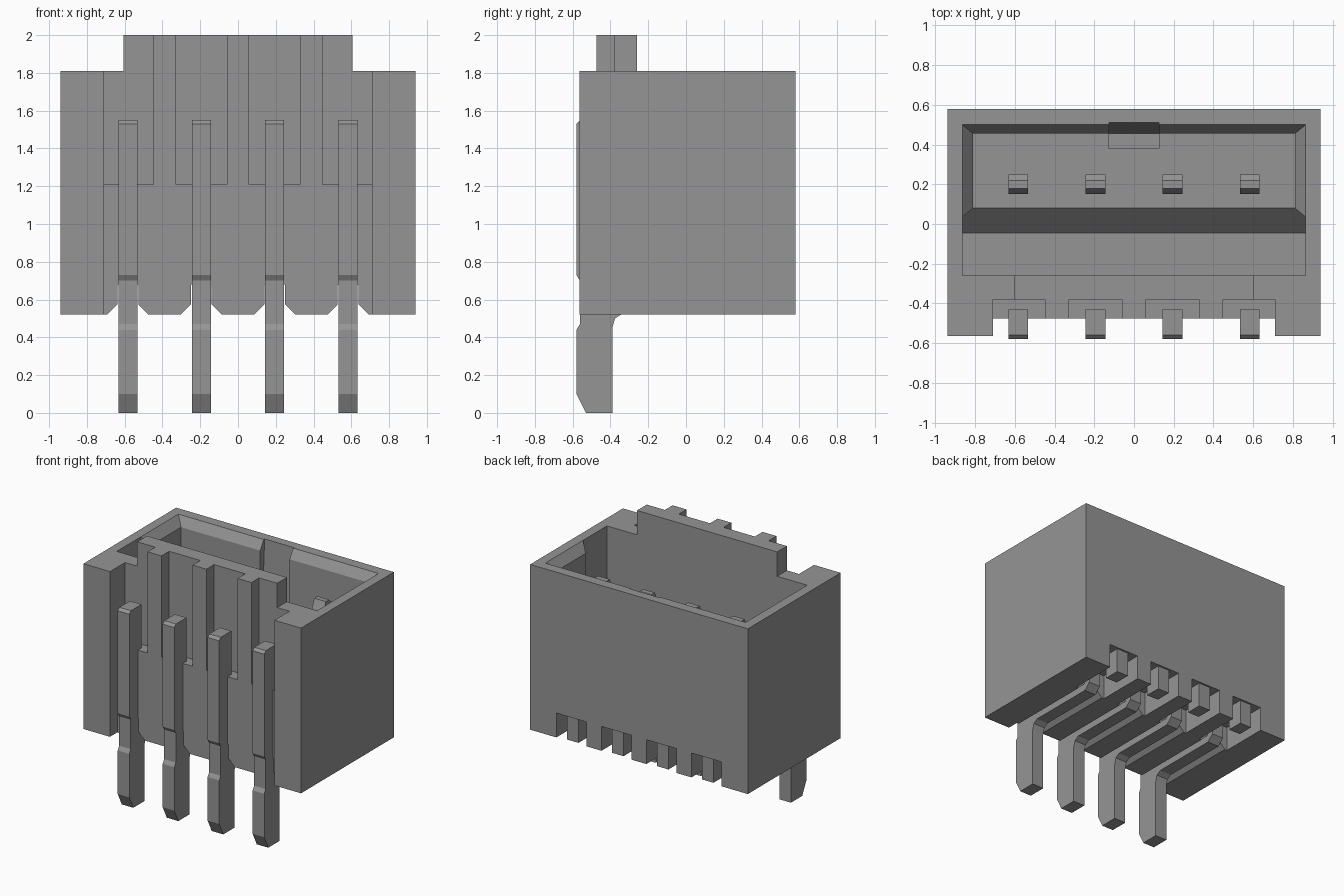
import bpy, bmesh
from mathutils import Vector

cube = bpy.data.objects.get("Cube")
if cube:
    bpy.data.objects.remove(cube, do_unlink=True)

# One flat grey for everything
grey = bpy.data.materials.new("neutral grey")
grey.use_nodes = True
grey.diffuse_color = (0.3, 0.3, 0.3, 1)
grey.node_tree.nodes["Principled BSDF"].inputs["Base Color"].default_value = (0.3, 0.3, 0.3, 1)

PIN_X = (-0.583, -0.194, 0.194, 0.583)


def loft(name, lower, upper):
    """Closed solid between two matching loops of 3D points."""
    bm = bmesh.new()
    a = [bm.verts.new(p) for p in lower]
    b = [bm.verts.new(p) for p in upper]
    bm.faces.new(a)
    bm.faces.new(b)
    n = len(a)
    for i in range(n):
        j = (i + 1) % n
        bm.faces.new((a[i], a[j], b[j], b[i]))
    bmesh.ops.recalc_face_normals(bm, faces=bm.faces)
    mesh = bpy.data.meshes.new(name)
    bm.to_mesh(mesh)
    bm.free()
    mesh.materials.append(grey)
    obj = bpy.data.objects.new(name, mesh)
    bpy.context.scene.collection.objects.link(obj)
    return obj


def prism(name, points, axis, lo, hi):
    """Extrude a 2D profile along axis 0, 1 or 2."""
    def place(p, d):
        v = list(p)
        v.insert(axis, d)
        return Vector(v)
    return loft(name, [place(p, lo) for p in points], [place(p, hi) for p in points])


def box(name, x0, x1, y0, y1, z0, z1):
    return prism(name, [(x0, y0), (x1, y0), (x1, y1), (x0, y1)], 2, z0, z1)


def combine(target, tool, operation="DIFFERENCE"):
    """Apply a boolean and discard the tool."""
    mod = target.modifiers.new("boolean", "BOOLEAN")
    mod.operation = operation
    mod.solver = "EXACT"
    mod.object = tool
    dg = bpy.context.evaluated_depsgraph_get()
    dg.update()
    mesh = bpy.data.meshes.new_from_object(target.evaluated_get(dg))
    target.modifiers.clear()
    old = target.data
    target.data = mesh
    bpy.data.meshes.remove(old)
    bpy.data.objects.remove(tool, do_unlink=True)


# Housing: block with a shallow recess across the front
housing = prism("housing", [
    (-0.94, -0.565), (-0.71, -0.565), (-0.71, -0.475), (0.71, -0.475),
    (0.71, -0.565), (0.94, -0.565), (0.94, 0.58), (-0.94, 0.58)], 2, 0.52, 1.81)

# Raised front tab
combine(housing, box("tab", -0.605, 0.605, -0.475, -0.26, 1.6, 2.0), "UNION")

# Main cavity, wider near the front, with angled inner corners
combine(housing, prism("cavity", [
    (-0.865, -0.26), (0.865, -0.26), (0.865, 0.035), (0.81, 0.08),
    (0.81, 0.455), (-0.81, 0.455), (-0.81, 0.08), (-0.865, 0.035)], 2, 0.9, 2.1))

# Lower trench in the floor with a sloped rear side
combine(housing, prism("trench", [
    (-0.26, 0.77), (-0.045, 0.77), (0.08, 0.9), (0.08, 0.93), (-0.26, 0.93)],
    0, -0.865, 0.865))


# Bevelled lead-in around the cavity mouth
def mouth(x, y, z):
    return [(-x, -0.03, z), (x, -0.03, z), (x, y, z), (-x, y, z)]


combine(housing, loft("lead_in", mouth(0.81, 0.455, 1.74), mouth(0.92, 0.545, 1.88)))

# Tapered key groove in the rear wall
combine(housing, prism("key_groove", [
    (0.38, 0.85), (0.457, 0.85), (0.514, 1.88), (0.38, 1.88)], 0, -0.127, 0.127))

for x in PIN_X:
    # Tall relief slots in the front panel
    combine(housing, box("front_slot", x - 0.1345, x + 0.1345 if x < 0.5 else 0.71,
                         -0.6, -0.38, 1.21, 2.1)
            if x > -0.5 else
            box("front_slot", -0.71, x + 0.1345, -0.6, -0.38, 1.21, 2.1))
    # Flared channel for the pin under the housing
    combine(housing, prism("channel", [
        (x - 0.12, 0.51), (x + 0.12, 0.51), (x + 0.055, 0.575),
        (x + 0.055, 0.68), (x - 0.055, 0.68), (x - 0.055, 0.575)], 1, -0.7, 0.3))
    # Wide notch at the back
    combine(housing, box("rear_notch", x - 0.13, x + 0.13, 0.2, 0.7, 0.4, 0.71))

# Pin outline in side view: solder leg, front bar, crossbar and contact
PIN = [(-0.53, 0), (-0.39, 0), (-0.39, 0.45), (-0.376, 0.5), (-0.34, 0.523),
       (0.2, 0.523), (0.25, 0.57), (0.25, 1.62), (0.22, 1.65), (0.18, 1.65),
       (0.15, 1.58), (0.15, 0.67), (-0.43, 0.67), (-0.43, 1.55), (-0.56, 1.55),
       (-0.58, 1.53), (-0.58, 0.73), (-0.562, 0.7), (-0.562, 0.47),
       (-0.58, 0.44), (-0.58, 0.1)]

for i, x in enumerate(PIN_X, 1):
    prism(f"pin_{i}", PIN, 0, x - 0.05, x + 0.05)
    # Small post standing inside each rear notch
    box(f"rear_post_{i}", x - 0.05, x + 0.05, 0.44, 0.565, 0.52, 0.73)
